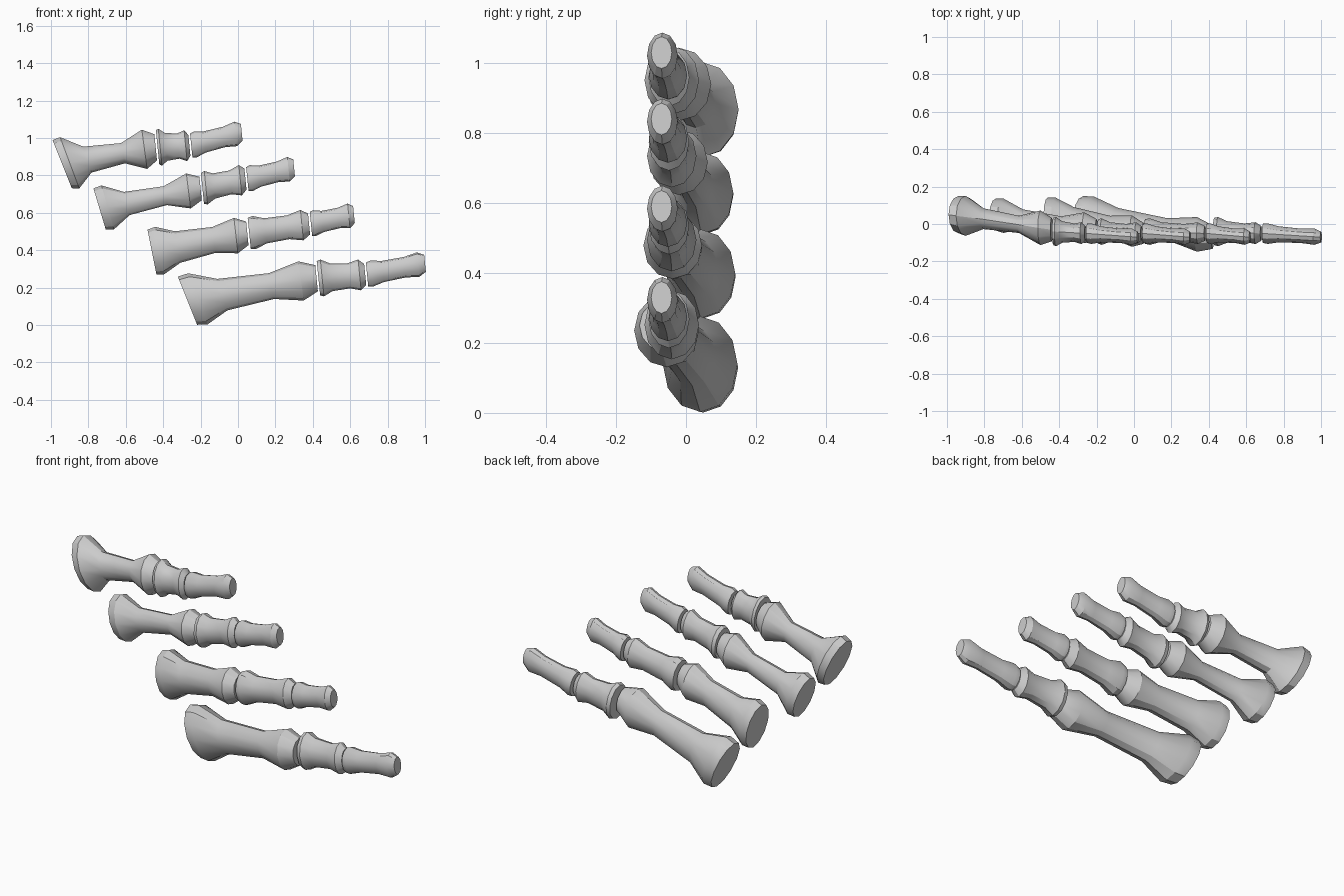
import bpy
import bmesh
import math
from mathutils import Vector

default_cube = bpy.data.objects.get("Cube")
if default_cube:
    bpy.data.objects.remove(default_cube, do_unlink=True)

# Single bone colour
bone_grey = bpy.data.materials.new("bone_grey")
bone_grey.use_nodes = True
grey = (0.6, 0.6, 0.6, 1)
bone_grey.diffuse_color = grey
bone_grey.node_tree.nodes["Principled BSDF"].inputs["Base Color"].default_value = grey

SIDES = 12
STATIONS = (0, 0.08, 0.27, 0.65, 0.88, 1)
HEAD_LEAN = -0.1


def blend(first, second, amount):
    return first + (second - first) * amount


def add_ring(bm, centre, height, depth, lean):
    """Elliptical cross-section, slanted along x according to height."""
    ring = []
    for side in range(SIDES):
        angle = math.tau * side / SIDES
        rise = height * math.sin(angle)
        offset = Vector((lean * rise, depth * math.cos(angle), rise))
        ring.append(bm.verts.new(centre + offset))
    return ring


def build_bone(name, start, end, base, head, pinch, base_flat, head_flat, base_lean):
    """Loft a slim shaft between a flared base and a rounded head."""
    bm = bmesh.new()
    rings = []
    for station in STATIONS:
        height = blend(base, head, station)
        # Slim the shaft, and round off the rim at both ends
        if 0.2 < station < 0.7:
            height -= pinch
        elif station == 0:
            height *= 0.92
        elif station == 1:
            height *= 0.7
        depth = height * blend(base_flat, head_flat, station)
        lean = blend(base_lean, HEAD_LEAN, station)
        rings.append(add_ring(bm, start.lerp(end, station), height, depth, lean))

    # Shaft walls and end caps
    for ring, following in zip(rings, rings[1:]):
        for side in range(SIDES):
            beside = (side + 1) % SIDES
            bm.faces.new((ring[side], ring[beside], following[beside], following[side]))
    bm.faces.new(rings[0])
    bm.faces.new(rings[-1])
    bmesh.ops.recalc_face_normals(bm, faces=bm.faces)

    mesh = bpy.data.meshes.new(name)
    bm.to_mesh(mesh)
    bm.free()
    mesh.materials.append(bone_grey)
    bone = bpy.data.objects.new(name, mesh)
    bpy.context.collection.objects.link(bone)
    bpy.ops.object.select_all(action="DESELECT")
    bone.select_set(True)
    bpy.context.view_layer.objects.active = bone
    bpy.ops.object.shade_smooth_by_angle(angle=math.radians(30))


def build_ray(name, base, knuckle, pinch, lean, knuckle_y,
              root, middle_joint, tip_joint, tip):
    """Three bones in a row; each joint is given by its x and z."""
    def place(joint, y):
        return Vector((joint[0], y, joint[1]))

    gap = Vector((0.01, 0, 0))
    middle_end = place(tip_joint, -0.05)
    build_bone(name + "_long_bone", place(root, 0.05), place(middle_joint, knuckle_y),
               base, knuckle, pinch, base_flat=0.77, head_flat=0.9, base_lean=lean)
    build_bone(name + "_middle_bone", place(middle_joint, -0.04) + gap, middle_end,
               knuckle, head=0.08, pinch=0.02, base_flat=0.8, head_flat=0.7,
               base_lean=HEAD_LEAN)
    build_bone(name + "_tip_bone", middle_end + gap, place(tip, -0.07),
               base=0.07, head=0.065, pinch=0.012, base_flat=0.8, head_flat=0.65,
               base_lean=HEAD_LEAN)


# Four rays, fanned out from top to bottom
build_ray("first", 0.14, 0.1, 0.06, -0.4, -0.03,
          (-0.94, 0.86), (-0.44, 0.95), (-0.26, 0.96), (0.02, 1.03))
build_ray("second", 0.12, 0.09, 0.05, -0.3, -0.03,
          (-0.74, 0.62), (-0.2, 0.73), (0.04, 0.78), (0.3, 0.84))
build_ray("third", 0.13, 0.09, 0.035, -0.2, -0.05,
          (-0.46, 0.39), (0.05, 0.49), (0.38, 0.54), (0.62, 0.59))
build_ray("fourth", 0.14, 0.1, 0.045, -0.4, -0.07,
          (-0.27, 0.13), (0.42, 0.25), (0.68, 0.27), (1, 0.33))
